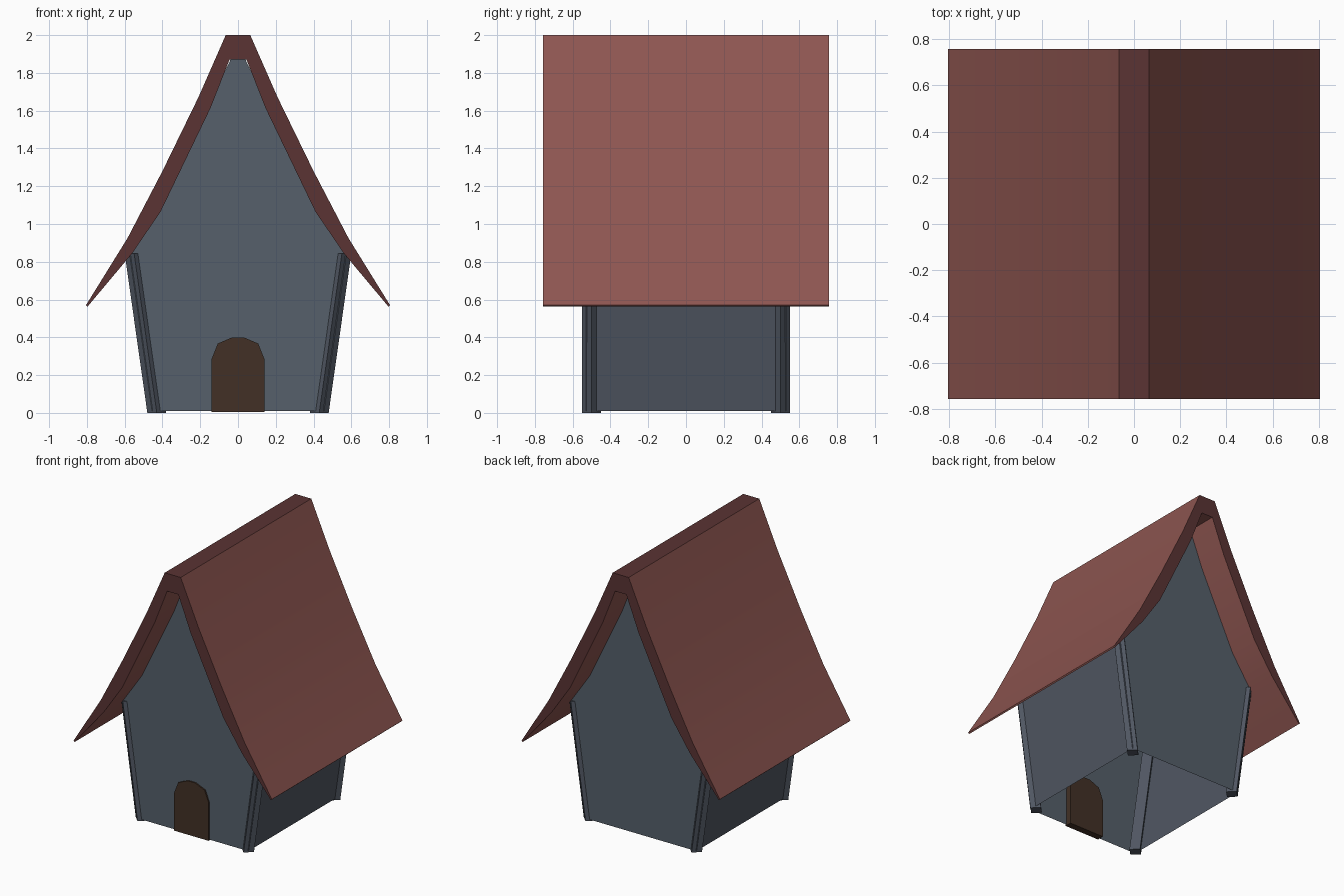
import bpy, bmesh

if "Cube" in bpy.data.objects:
    bpy.data.objects.remove(bpy.data.objects["Cube"])


def material(name, rgb):
    m = bpy.data.materials.new(name)
    m.diffuse_color = (*rgb, 1)
    m.use_nodes = True
    m.node_tree.nodes["Principled BSDF"].inputs["Base Color"].default_value = m.diffuse_color
    return m


ROOF = material("roof red", (0.27, 0.092, 0.081))
TRIM = material("dark red trim", (0.103, 0.033, 0.033))
GABLE = material("slate gable", (0.092, 0.116, 0.145))
SIDE = material("slate blue", (0.080, 0.094, 0.122))
WOOD = material("door brown", (0.054, 0.030, 0.019))


def make(name, verts, faces, mats, solid=True):
    mesh = bpy.data.meshes.new(name)
    mesh.from_pydata(verts, [], faces)
    if solid:
        bm = bmesh.new()
        bm.from_mesh(mesh)
        bmesh.ops.recalc_face_normals(bm, faces=bm.faces)
        bm.to_mesh(mesh)
        bm.free()
    for m in mats:
        mesh.materials.append(m)
    ob = bpy.data.objects.new(name, mesh)
    bpy.context.collection.objects.link(ob)
    return ob


def prism(name, bottom, top, mat):
    """Solid between two matching loops of points."""
    n = len(bottom)
    sides = [(i, (i + 1) % n, n + (i + 1) % n, n + i) for i in range(n)]
    caps = [tuple(reversed(range(n))), tuple(range(n, 2 * n))]
    return make(name, bottom + top, sides + caps, [mat])


# flared roof shell: matching outer and inner profile points, mirrored
outer = [(0.805, 0.57), (0.585, 0.925), (0.40, 1.28), (0.21, 1.67), (0.065, 2.0)]
inner = [(0.797, 0.562), (0.56, 0.845), (0.41, 1.065), (0.145, 1.615), (0.045, 1.87)]
both = lambda p: [(-x, z) for x, z in p] + p[::-1]
outer, inner = both(outer), both(inner)
n = len(outer)
D = 0.757
verts = [(x, y, z) for y in (-D, D) for p in (outer, inner) for x, z in p]
faces = []
for i in range(n - 1):
    o, k = i, n + i
    O, K = 2 * n + i, 3 * n + i
    faces += [(o, o + 1, O + 1, O), (k, k + 1, K + 1, K),
              (o, o + 1, k + 1, k), (O, O + 1, K + 1, K)]
faces += [(0, n, 3 * n, 2 * n), (n - 1, 2 * n - 1, 4 * n - 1, 3 * n - 1)]
roof = make("roof", verts, faces, [ROOF, TRIM])
# dark trim on the gable ends and the flat ridge
for p in roof.data.polygons:
    if abs(p.normal.y) > 0.9 or p.center.z > 1.95:
        p.material_index = 1
bpy.context.view_layer.objects.active = roof
roof.select_set(True)
bpy.ops.object.shade_smooth_by_angle(angle=0.35)
roof.select_set(False)

# front and back gable walls
half = [(0.455, 0.01), (0.575, 0.85), (0.43, 1.10), (0.155, 1.63), (0.03, 1.89)]
loop = half + [(-x, z) for x, z in half[::-1]]
for name, s in (("front_wall", -1), ("back_wall", 1)):
    idx = range(len(loop))
    make(name, [(x, s * 0.53, z) for x, z in loop],
         [tuple(idx) if s < 0 else tuple(reversed(idx))], [GABLE], solid=False)

# leaning side walls
for name, s in (("right_wall", 1), ("left_wall", -1)):
    v = [(s * 0.455, -0.53, 0.01), (s * 0.455, 0.53, 0.01),
         (s * 0.578, 0.53, 0.86), (s * 0.578, -0.53, 0.86)]
    make(name, v, [(0, 1, 2, 3) if s > 0 else (3, 2, 1, 0)], [SIDE], solid=False)

# diamond-section corner posts leaning outwards
R = 0.05
for sx, side in ((1, "right"), (-1, "left")):
    for sy, end in ((-1, "front"), (1, "back")):
        ring = lambda cx, z: [(sx * cx + dx, sy * 0.5 + dy, z)
                              for dx, dy in ((R, 0), (0, R), (-R, 0), (0, -R))]
        prism(f"{end}_{side}_post", ring(0.43, 0), ring(0.55, 0.845), SIDE)

# arched door slab set through the front wall
arch = [(0.14, 0.005), (0.14, 0.285), (0.107, 0.367), (0.03, 0.40)]
arch += [(-x, z) for x, z in arch[::-1]]
prism("door", [(x, -0.54, z) for x, z in arch],
      [(x, -0.49, z) for x, z in arch], WOOD)
